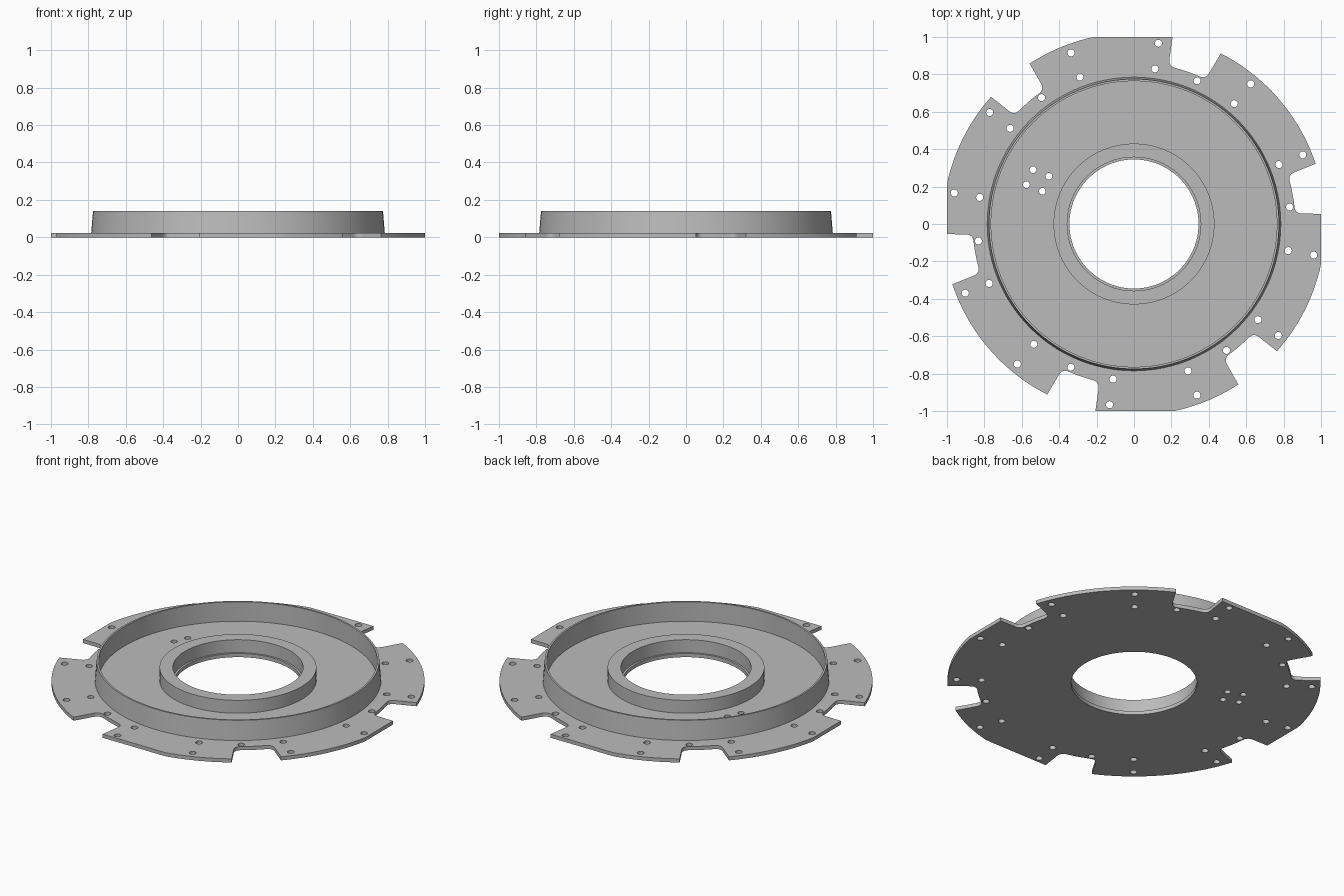
import bpy, bmesh, math
from math import cos, sin, radians, pi

if "Cube" in bpy.data.objects:
    bpy.data.objects.remove(bpy.data.objects["Cube"])

grey = bpy.data.materials.new("grey metal")
grey.diffuse_color = (0.5, 0.5, 0.5, 1)
grey.use_nodes = True
grey.node_tree.nodes["Principled BSDF"].inputs["Base Color"].default_value = grey.diffuse_color

PLATE_TOP = 0.022
OUTER_R = 1.023
NOTCH_ANGLE = 10.7          # centre of the first notch, degrees


def polar(r, deg):
    return (r * cos(radians(deg)), r * sin(radians(deg)))


def circle(cx, cy, r, n):
    return [(cx + r * cos(2 * pi * i / n), cy + r * sin(2 * pi * i / n)) for i in range(n)]


def finish(obj):
    obj.data.materials.clear()
    obj.data.materials.append(grey)
    bpy.ops.object.select_all(action='DESELECT')
    obj.select_set(True)
    bpy.context.view_layer.objects.active = obj
    bpy.ops.object.shade_smooth_by_angle(angle=radians(30))


def flat_plate(name, loops, z0, z1):
    """Filled outline with holes, extruded between two heights."""
    cu = bpy.data.curves.new(name, 'CURVE')
    cu.dimensions = '2D'
    cu.fill_mode = 'BOTH'
    cu.extrude = (z1 - z0) / 2
    for pts in loops:
        sp = cu.splines.new('POLY')
        sp.points.add(len(pts) - 1)
        for p, (x, y) in zip(sp.points, pts):
            p.co = (x, y, 0, 1)
        sp.use_cyclic_u = True
    obj = bpy.data.objects.new(name, cu)
    bpy.context.collection.objects.link(obj)
    bpy.ops.object.select_all(action='DESELECT')
    obj.select_set(True)
    bpy.context.view_layer.objects.active = obj
    bpy.ops.object.convert(target='MESH')
    obj = bpy.context.view_layer.objects.active
    bm = bmesh.new()
    bm.from_mesh(obj.data)
    bmesh.ops.remove_doubles(bm, verts=bm.verts, dist=1e-5)
    bmesh.ops.translate(bm, verts=bm.verts, vec=(0, 0, (z0 + z1) / 2))
    bmesh.ops.recalc_face_normals(bm, faces=bm.faces)
    bm.to_mesh(obj.data)
    bm.free()
    finish(obj)


def lathe(name, profile, n=128):
    """Revolve an open (radius, height) profile, listed from outside to inside."""
    bm = bmesh.new()
    rings = [[bm.verts.new((*polar(r, 360 * i / n), z)) for i in range(n)] for r, z in profile]
    for a, b in zip(rings, rings[1:]):
        for i in range(n):
            j = (i + 1) % n
            bm.faces.new((a[i], a[j], b[j], b[i]))
    me = bpy.data.meshes.new(name)
    bm.to_mesh(me)
    bm.free()
    obj = bpy.data.objects.new(name, me)
    bpy.context.collection.objects.link(obj)
    finish(obj)


def notch():
    """Notch outline as (radius, angle offset): flared sides, rounded inner corners."""
    side = [(OUTER_R, -7.65), (0.905, -7.2)]
    # quadratic fillet from the side into the floor arc
    a, c, b = (0.905, -7.2), (0.863, -7.1), (0.863, -4.6)
    for i in range(1, 7):
        t = i / 6
        side.append(tuple((1 - t) ** 2 * p + 2 * t * (1 - t) * q + t * t * s
                          for p, q, s in zip(a, c, b)))
    floor = [(0.863, d) for d in (-2.3, 0, 2.3)]
    return side + floor + [(r, -d) for r, d in reversed(side)]


# Plate outline: six notches joined by arcs, trimmed to a square
outline = []
for k in range(6):
    mid = NOTCH_ANGLE + 60 * k
    outline += [polar(r, mid + d) for r, d in notch()]
    outline += [polar(OUTER_R, mid + 7.65 + 44.7 * i / 24) for i in range(1, 24)]
outline = [(max(-1, min(1, x)), max(-1, min(1, y))) for x, y in outline]

# Bore, bolt holes on each lobe, and the group of four small holes
loops = [outline, circle(0, 0, 0.345, 128)]
for k in range(6):
    for r, d in ((0.837, 6.2), (0.837, 22.3), (0.837, 50.2), (0.975, 22.3), (0.975, 50.2)):
        loops.append(circle(*polar(r, d + 60 * k), 0.019, 20))
for x, y in ((-0.54, 0.29), (-0.455, 0.255), (-0.575, 0.21), (-0.49, 0.175)):
    loops.append(circle(x, y, 0.018, 20))

flat_plate("notched_plate", loops, 0, PLATE_TOP)

# Tall tapered outer wall and the lower hub ring around the bore
lathe("outer_wall", [(0.785, PLATE_TOP), (0.775, 0.14), (0.764, 0.14), (0.764, PLATE_TOP)])
lathe("hub_ring", [(0.43, PLATE_TOP), (0.43, 0.10), (0.357, 0.10), (0.357, PLATE_TOP)])
